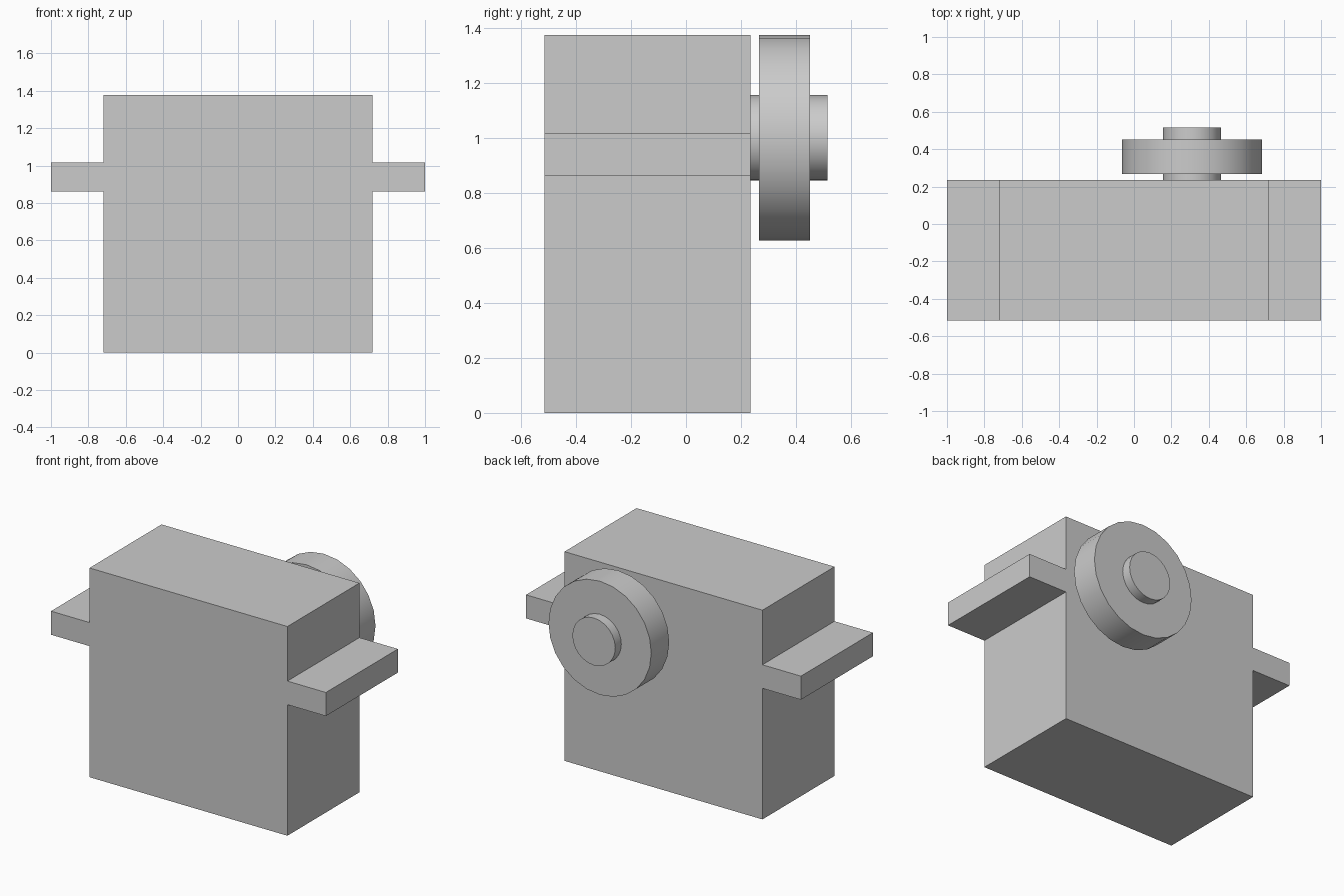
import bpy
import math

cube = bpy.data.objects.get("Cube")
if cube:
    bpy.data.objects.remove(cube, do_unlink=True)

# One plain grey for every part
grey = bpy.data.materials.new("light_grey")
grey.use_nodes = True
colour = (0.6, 0.6, 0.6, 1)
grey.diffuse_color = colour
grey.node_tree.nodes["Principled BSDF"].inputs["Base Color"].default_value = colour

FRONT, BACK = -0.515, 0.234
AXLE_X, AXLE_Z = 0.31, 1.001


def prism(name, outline, y0, y1):
    """Extrude an x-z outline from y0 to y1."""
    n = len(outline)
    verts = [(x, y, z) for y in (y0, y1) for x, z in outline]
    faces = [tuple(range(n)), tuple(reversed(range(n, 2 * n)))]
    faces += [(i, i + n, (i + 1) % n + n, (i + 1) % n) for i in range(n)]
    mesh = bpy.data.meshes.new(name)
    mesh.from_pydata(verts, [], faces)
    mesh.materials.append(grey)
    obj = bpy.data.objects.new(name, mesh)
    bpy.context.collection.objects.link(obj)
    return obj


def disc(name, radius, y0, y1):
    """Round part on the axle line, pointing along y."""
    bpy.ops.mesh.primitive_cylinder_add(
        vertices=24, radius=radius, depth=y1 - y0,
        location=(AXLE_X, (y0 + y1) / 2, AXLE_Z), rotation=(math.pi / 2, 0, 0))
    obj = bpy.context.object
    obj.name = name
    obj.data.materials.append(grey)
    bpy.ops.object.shade_smooth_by_angle(angle=math.radians(40))
    return obj


# Case with a mounting ear on each side, as one cross-shaped profile
W, EAR, TOP, EAR_LOW, EAR_HIGH = 0.72, 1.0, 1.376, 0.862, 1.017
right_half = [(W, 0), (W, EAR_LOW), (EAR, EAR_LOW),
              (EAR, EAR_HIGH), (W, EAR_HIGH), (W, TOP)]
left_half = [(-x, z) for x, z in reversed(right_half)]
prism("case_with_ears", right_half + left_half, FRONT, BACK)

# Output shaft and the wheel on it
disc("shaft", 0.156, BACK, 0.515)
disc("wheel", 0.374, 0.266, 0.452)
